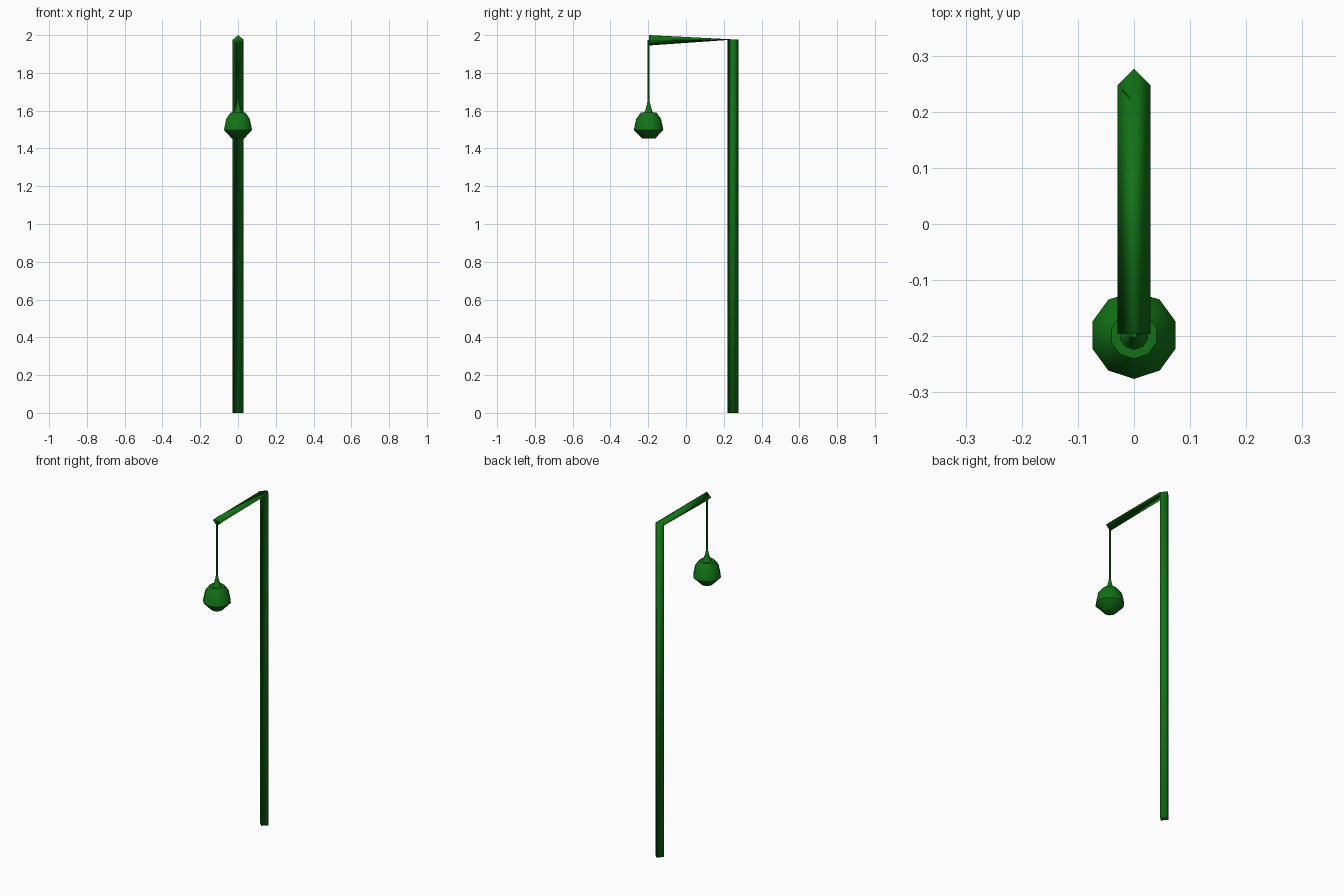
import bpy, bmesh, math

if "Cube" in bpy.data.objects:
    bpy.data.objects.remove(bpy.data.objects["Cube"])

green = bpy.data.materials.new("green_paint")
green.diffuse_color = (0.006, 0.17, 0.008, 1)
green.use_nodes = True
green.node_tree.nodes["Principled BSDF"].inputs["Base Color"].default_value = green.diffuse_color


def finish(name, bm, angle):
    bmesh.ops.recalc_face_normals(bm, faces=bm.faces[:])
    mesh = bpy.data.meshes.new(name)
    bm.to_mesh(mesh)
    bm.free()
    mesh.materials.append(green)
    ob = bpy.data.objects.new(name, mesh)
    bpy.context.collection.objects.link(ob)
    bpy.ops.object.select_all(action='DESELECT')
    ob.select_set(True)
    bpy.context.view_layer.objects.active = ob
    bpy.ops.object.shade_smooth_by_angle(angle=math.radians(angle))


def loft(name, rings, angle):
    """Skin equal-sized rings of points and close both ends."""
    bm = bmesh.new()
    loops = [[bm.verts.new(p) for p in ring] for ring in rings]
    n = len(loops[0])
    for a, b in zip(loops, loops[1:]):
        for i in range(n):
            j = (i + 1) % n
            bm.faces.new((a[i], a[j], b[j], b[i]))
    bm.faces.new(loops[0])
    bm.faces.new(loops[-1])
    finish(name, bm, angle)


def lathe(name, profile, sides, angle, y=-0.198):
    rings = []
    for r, z in profile:
        turns = [2 * math.pi * i / sides - math.pi / 2 for i in range(sides)]
        rings.append([(r * math.cos(t), y + r * math.sin(t), z) for t in turns])
    loft(name, rings, angle)


# Diamond-section post bending forward into the arm
R, PY, TOP, ARM_Y = 0.029, 0.248, 1.976, -0.196


def flat_ring(z):
    return [(R, PY, z), (0, PY + R, z), (-R, PY, z), (0, PY - R, z)]


arm_end = [(R, ARM_Y, 1.973), (0, ARM_Y, 2.0), (-R, ARM_Y, 1.973), (0, ARM_Y, 1.945)]
loft("post_and_arm", [flat_ring(0), flat_ring(TOP), arm_end], 100)

# Hanging cord
lathe("cord", [(0.005, 1.975), (0.005, 1.645)], 6, 70)

# Conical cap above the lantern
lathe("lamp_cap", [(0.005, 1.655), (0.010, 1.63), (0.019, 1.597), (0.029, 1.585)], 10, 50)

# Ten-sided lantern body
lathe("lantern", [(0.042, 1.589), (0.066, 1.556), (0.078, 1.498), (0.034, 1.452)], 10, 50)
